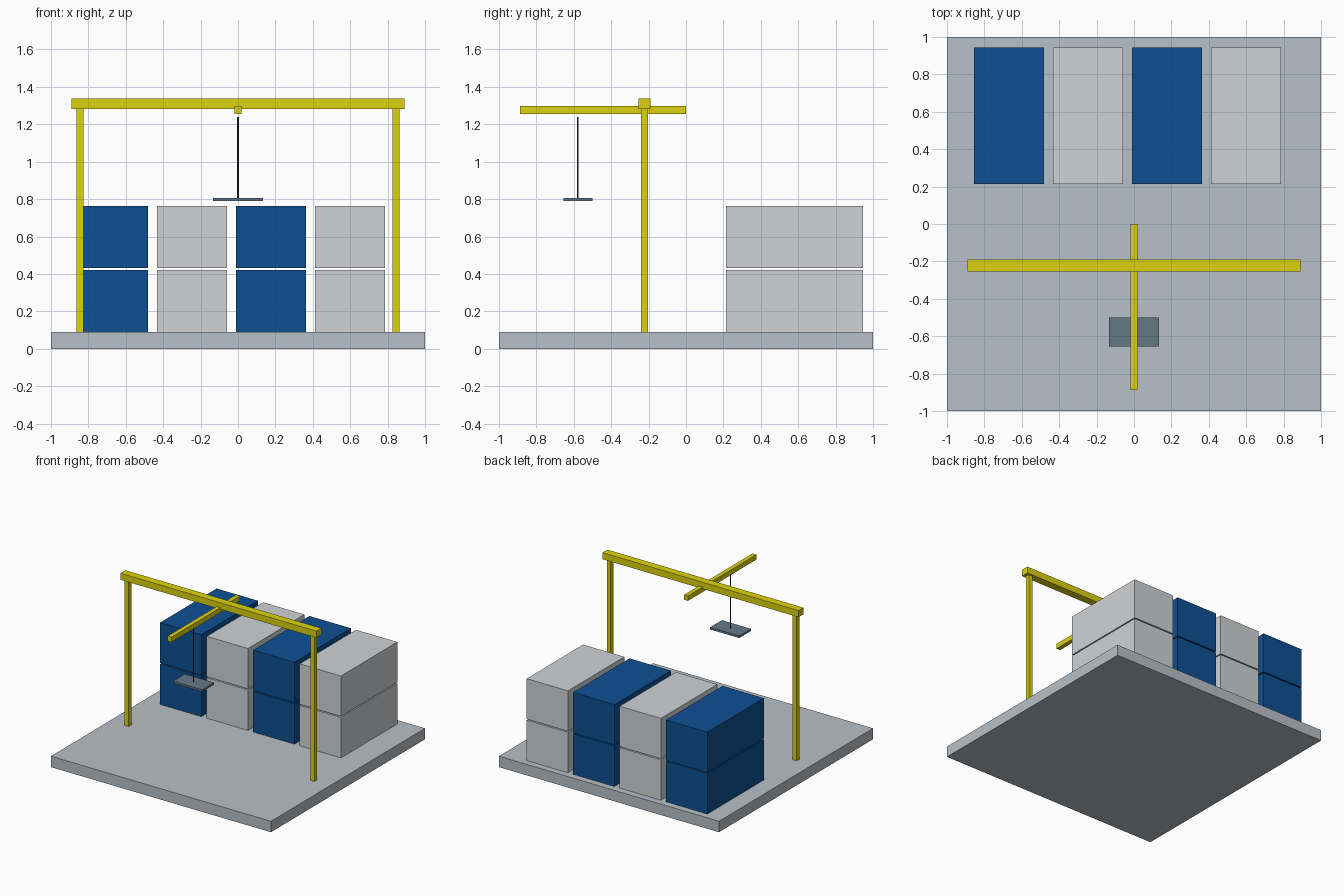
import bpy

if "Cube" in bpy.data.objects:
    bpy.data.objects.remove(bpy.data.objects["Cube"])


def material(name, rgb):
    m = bpy.data.materials.new(name)
    m.diffuse_color = (*rgb, 1)
    m.use_nodes = True
    m.node_tree.nodes["Principled BSDF"].inputs["Base Color"].default_value = m.diffuse_color
    return m


yellow = material("yellow_paint", (0.72, 0.65, 0.004))
blue = material("blue_paint", (0.004, 0.08, 0.29))
pale = material("pale_paint", (0.63, 0.65, 0.67))
slate = material("slate_steel", (0.13, 0.19, 0.24))
dark = material("dark_steel", (0.04, 0.05, 0.06))
concrete = material("concrete", (0.48, 0.53, 0.58))


def box(name, x, y, z, mat):
    """Box from (min, max) ranges on each axis."""
    bpy.ops.mesh.primitive_cube_add(size=1, location=[sum(r) / 2 for r in (x, y, z)])
    ob = bpy.context.object
    ob.name = name
    ob.scale = [r[1] - r[0] for r in (x, y, z)]
    bpy.ops.object.transform_apply(location=False, rotation=False, scale=True)
    ob.data.materials.append(mat)
    return ob


# Yard slab
box("yard_slab", (-1, 1), (-1, 1), (0, 0.09), concrete)

# Stacked containers: four columns, two high, alternating colours
for col in range(4):
    x0 = -0.856 + col * 0.4225
    for level in range(2):
        z0 = 0.09 + level * 0.341
        box(f"container_{col + 1}_{level + 1}", (x0, x0 + 0.375),
            (0.213, 0.945), (z0, z0 + 0.332), pale if col % 2 else blue)

# Gantry legs and cross beam
for side, cx in (("left", -0.845), ("right", 0.845)):
    box(f"{side}_gantry_leg", (cx - 0.018, cx + 0.018),
        (-0.24, -0.204), (0.09, 1.29), yellow)
box("gantry_beam", (-0.89, 0.89), (-0.253, -0.189), (1.283, 1.337), yellow)

# Boom reaching forward, with hoist cable and spreader plate
box("boom", (-0.018, 0.018), (-0.888, 0), (1.256, 1.297), yellow)
bpy.ops.mesh.primitive_cylinder_add(vertices=8, radius=0.0045, depth=0.435,
                                    location=(0, -0.578, 1.0225))
cable = bpy.context.object
cable.name = "hoist_cable"
cable.data.materials.append(dark)
box("spreader_plate", (-0.133, 0.133), (-0.655, -0.501), (0.79, 0.807), slate)
